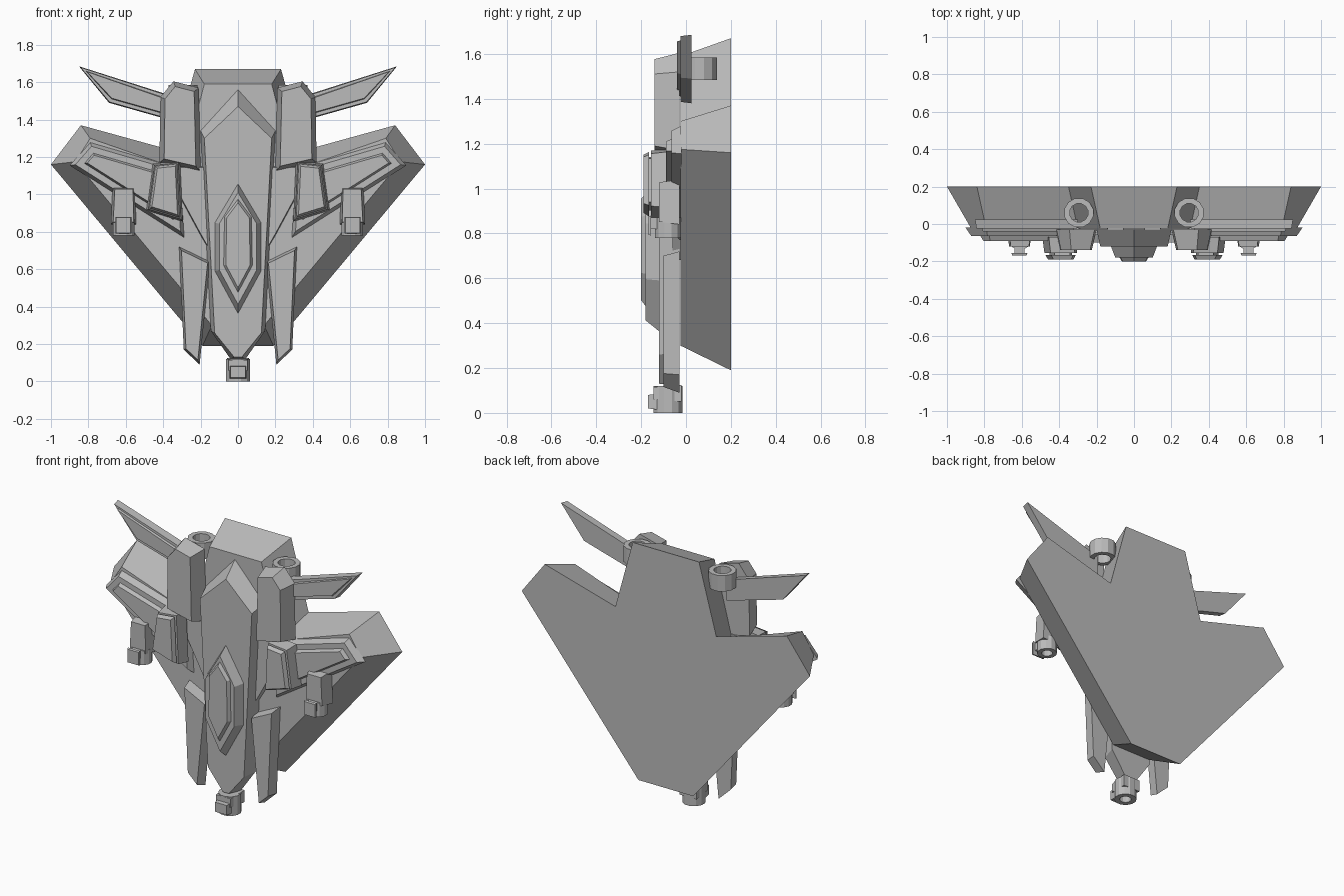
import bpy, bmesh, math
from mathutils import Vector

cube = bpy.data.objects.get("Cube")
if cube:
    bpy.data.objects.remove(cube)

grey = bpy.data.materials.new("hull grey")
grey.use_nodes = True
COLOUR = (0.5, 0.5, 0.5, 1)
grey.diffuse_color = COLOUR
grey.node_tree.nodes["Principled BSDF"].inputs["Base Color"].default_value = COLOUR


def finish(name, bm):
    bmesh.ops.recalc_face_normals(bm, faces=bm.faces)
    mesh = bpy.data.meshes.new(name)
    bm.to_mesh(mesh)
    bm.free()
    mesh.materials.append(grey)
    obj = bpy.data.objects.new(name, mesh)
    bpy.context.collection.objects.link(obj)
    return obj


def inset(points, d):
    """Shrink an outline in the x-z plane by d, with mitred corners."""
    pts = [Vector(p) for p in points]
    n = len(pts)
    area = sum(pts[i].x * pts[(i + 1) % n].y - pts[(i + 1) % n].x * pts[i].y for i in range(n))
    turn = 1 if area > 0 else -1
    out = []
    for i, p in enumerate(pts):
        a = (p - pts[i - 1]).normalized()
        b = (pts[(i + 1) % n] - p).normalized()
        na, nb = Vector((-a.y, a.x)) * turn, Vector((-b.y, b.x)) * turn
        out.append(p + (na + nb) * d / max(0.3, 1 + na.dot(nb)))
    return out


def slab(name, outline, back, front, bevel=0.0, face=None):
    """Plate from back to front along y; the front outline is inset or given."""
    face = face or inset(outline, bevel)
    bm = bmesh.new()
    rear = [bm.verts.new((x, back, z)) for x, z in outline]
    fore = [bm.verts.new((x, front, z)) for x, z in face]
    bm.faces.new(rear)
    bm.faces.new(fore)
    for i in range(len(rear)):
        bm.faces.new((rear[i - 1], rear[i], fore[i], fore[i - 1]))
    return finish(name, bm)


def full(half):
    """Complete a right-hand half outline across x = 0."""
    return half + [(-x, z) for x, z in reversed(half) if x > 0]


def rect(x0, x1, z0, z1):
    return [(x0, z0), (x1, z0), (x1, z1), (x0, z1)]


def ring(name, x, y, z0, z1, outer, inner, sides=12):
    """Upright tube with an open bore."""
    bm = bmesh.new()
    loops = []
    for r, z in ((outer, z0), (outer, z1), (inner, z1), (inner, z0)):
        loops.append([bm.verts.new((x + r * math.cos(math.tau * (i + 0.5) / sides),
                                    y + r * math.sin(math.tau * (i + 0.5) / sides), z))
                      for i in range(sides)])
    for k in range(4):
        a, b = loops[k - 1], loops[k]
        for i in range(sides):
            bm.faces.new((a[i - 1], a[i], b[i], b[i - 1]))
    return finish(name, bm)


# Broad rear hull with sloping sides
slab("rear_hull",
     full([(0.23, 1.67), (0.35, 1.235), (0.84, 1.37), (1.0, 1.16), (0.19, 0.19)]), 0.2, -0.025,
     face=full([(0.18, 1.59), (0.3, 1.13), (0.79, 1.3), (0.87, 1.175), (0.14, 0.3)]))

# Fuselage and stepped canopy
slab("fuselage", full([(0, 1.56), (0.2, 1.34), (0.145, 0.27), (0.04, 0.12)]), -0.03, -0.12,
     face=full([(0, 1.47), (0.18, 1.3), (0.125, 0.26), (0.02, 0.13)]))
slab("canopy_frame", full([(0, 1.06), (0.125, 0.85), (0.125, 0.59), (0, 0.36)]), -0.115, -0.18, 0.025)
slab("canopy", full([(0, 0.98), (0.075, 0.88), (0.08, 0.62), (0, 0.47)]), -0.175, -0.2, 0.015)

# Nose gun
ring("nose_gun", 0, -0.08, 0, 0.12, 0.067, 0.035)
slab("nose_gun_neck", rect(-0.06, 0.06, 0.05, 0.125), -0.02, -0.145, 0.01)
slab("nose_gun_plate", rect(-0.045, 0.045, 0.015, 0.085), -0.13, -0.17, 0.005)

for side, s in (("left", 1), ("right", -1)):
    def plate(part, outline, *args):
        return slab(f"{side}_{part}", [(s * x, z) for x, z in outline], *args)

    # Booster beside the fuselage, with its nozzle ring
    plate("booster", [(0.42, 1.17), (0.415, 1.52), (0.345, 1.605), (0.21, 1.57), (0.2, 1.12)],
          -0.03, -0.14, 0.025)
    ring(f"{side}_nozzle", s * 0.295, 0.06, 1.485, 1.585, 0.08, 0.05)

    # Upper fin with raised panel
    fin = [(0.85, 1.685), (0.3, 1.51), (0.3, 1.38), (0.69, 1.49)]
    plate("upper_fin", fin, 0.025, -0.025, 0.005)
    plate("upper_fin_panel", inset(fin, 0.022), -0.02, -0.04, 0.006)

    # Layered wing panels
    wing = [(0.9, 1.155), (0.79, 1.28), (0.31, 1.14), (0.285, 0.765)]
    plate("wing_plate", wing, -0.02, -0.065, 0.02)
    plate("wing_panel", inset(wing, 0.05), -0.06, -0.09, 0.012)
    plate("wing_root", [(0.4, 1.15), (0.14, 1.15), (0.14, 0.68), (0.2, 0.78)], -0.02, -0.06, 0.005)

    # Inner weapon pod
    pod = [(0.455, 1.165), (0.31, 1.18), (0.295, 0.855), (0.49, 0.915)]
    plate("pod_base", pod, -0.07, -0.155, 0.01)
    plate("pod_neck", inset(pod, 0.035), -0.15, -0.17)
    plate("pod_cover", inset(pod, 0.015), -0.165, -0.19, 0.012)

    # Outer gun
    plate("gun_body", [(0.545, 0.84), (0.68, 0.84), (0.67, 1.04), (0.55, 1.04)], -0.03, -0.12, 0.012)
    ring(f"{side}_gun_barrel", s * 0.61, -0.08, 0.78, 0.87, 0.06, 0.033)
    plate("gun_plate", rect(0.57, 0.655, 0.79, 0.88), -0.155, -0.168, 0.004)
    plate("gun_plate_mount", rect(0.585, 0.64, 0.82, 0.87), -0.1, -0.16)

    # Lower strut
    plate("lower_strut", [(0.315, 0.72), (0.15, 0.64), (0.205, 0.09), (0.29, 0.17)],
          -0.03, -0.1, 0.012)
